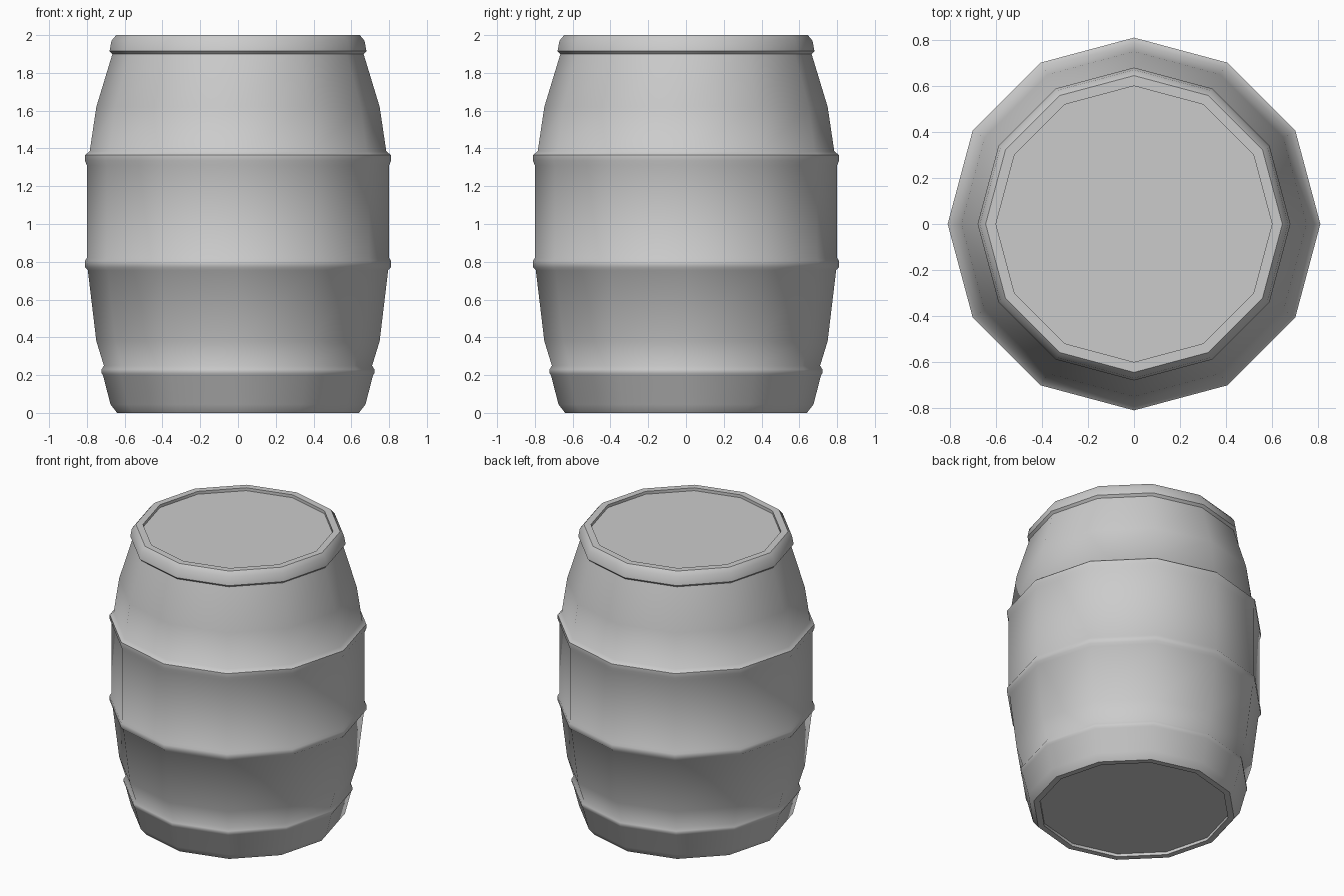
import bpy, bmesh, math

if "Cube" in bpy.data.objects:
    bpy.data.objects.remove(bpy.data.objects["Cube"])

SIDES = 12

# Half profile (radius, height) from bottom head, around the outside, to the top head
PROFILE = [
    (0.60, 0.02), (0.60, 0.00), (0.64, 0.00),      # bottom recess and rim
    (0.675, 0.045), (0.715, 0.20),
    (0.722, 0.21), (0.722, 0.23), (0.71, 0.25),    # low hoop
    (0.75, 0.38), (0.795, 0.755),
    (0.81, 0.77), (0.81, 0.805), (0.80, 0.82),     # lower middle hoop
    (0.80, 1.31),
    (0.81, 1.335), (0.81, 1.365), (0.785, 1.385),  # upper middle hoop
    (0.75, 1.62), (0.665, 1.90),
    (0.68, 1.915), (0.67, 1.97),                   # top hoop
    (0.645, 2.00), (0.60, 2.00), (0.60, 1.98),     # top rim and recess
]


def lathe(name, profile, sides):
    """Spin a profile round z and close both ends with a flat cap."""
    bm = bmesh.new()
    rings = []
    for r, z in profile:
        rings.append([bm.verts.new((r * math.cos(2 * math.pi * i / sides),
                                    r * math.sin(2 * math.pi * i / sides), z))
                      for i in range(sides)])
    for low, high in zip(rings, rings[1:]):
        for i in range(sides):
            j = (i + 1) % sides
            bm.faces.new((low[i], low[j], high[j], high[i]))
    bm.faces.new(rings[0][::-1])
    bm.faces.new(rings[-1])
    bmesh.ops.recalc_face_normals(bm, faces=bm.faces[:])
    mesh = bpy.data.meshes.new(name)
    bm.to_mesh(mesh)
    bm.free()
    obj = bpy.data.objects.new(name, mesh)
    bpy.context.collection.objects.link(obj)
    return obj


# Barrel: staves, hoops and recessed heads in one turned shell
barrel = lathe("barrel", PROFILE, SIDES)
bpy.context.view_layer.objects.active = barrel
barrel.select_set(True)
bpy.ops.object.shade_smooth_by_angle(angle=math.radians(48))
